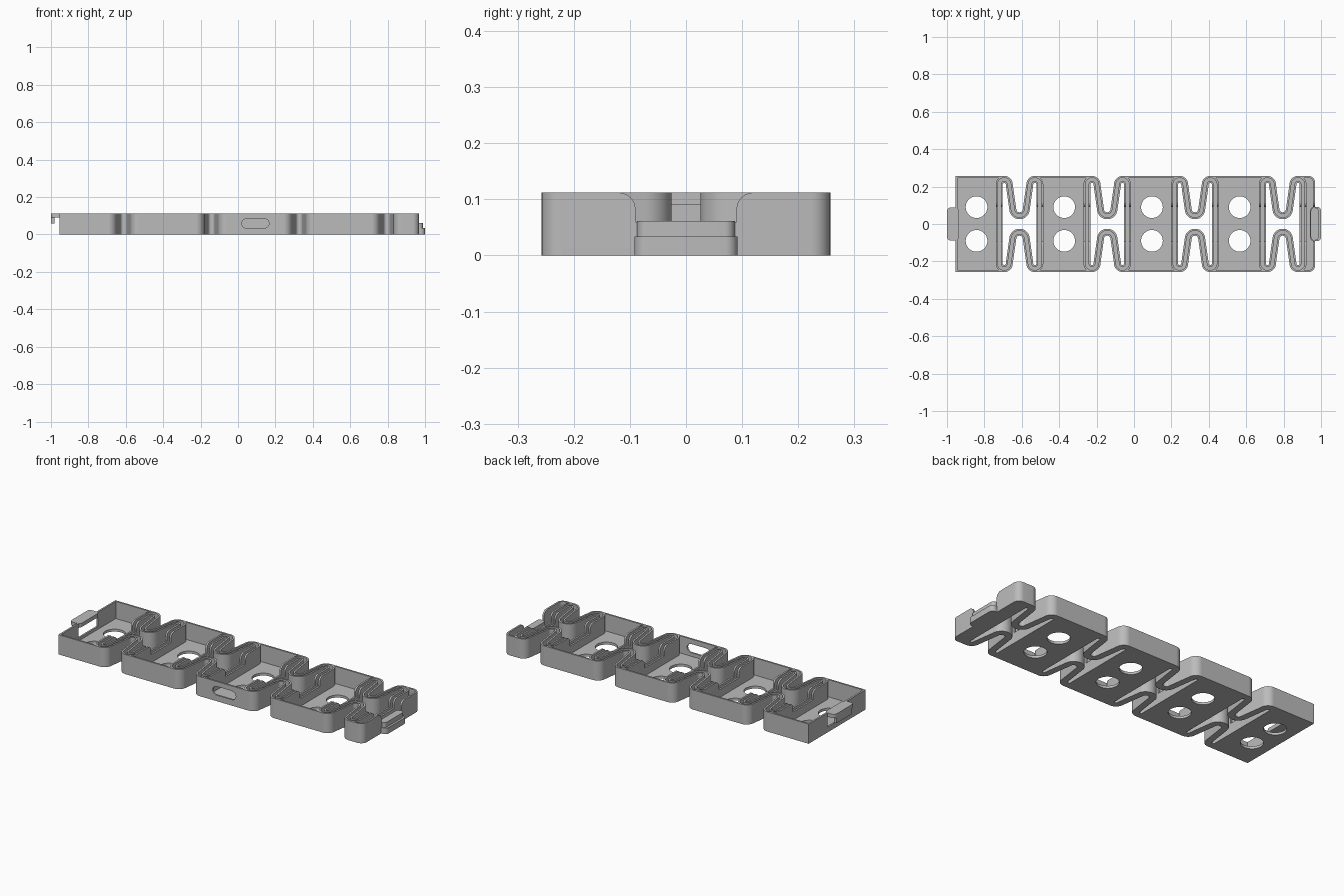
import bpy, bmesh, math
from mathutils import Vector

if "Cube" in bpy.data.objects:
    bpy.data.objects.remove(bpy.data.objects["Cube"])

H, FLOOR, T = 0.112, 0.014, 0.010      # height, floor thickness, wall thickness
HY, BAND = 0.257, 0.0185               # half depth, half width of spring band
LINKS = [-0.612, -0.143, 0.326, 0.795]  # spring centres
STRIP = 0.1085                         # spring side strip offset from its centre

grey = bpy.data.materials.new("grey plastic")
grey.diffuse_color = (0.5, 0.5, 0.5, 1)
grey.use_nodes = True
grey.node_tree.nodes["Principled BSDF"].inputs["Base Color"].default_value = grey.diffuse_color


def finish(name, bm):
    bmesh.ops.recalc_face_normals(bm, faces=bm.faces)
    me = bpy.data.meshes.new(name)
    bm.to_mesh(me)
    bm.free()
    me.materials.append(grey)
    ob = bpy.data.objects.new(name, me)
    bpy.context.collection.objects.link(ob)
    return ob


def smooth(ob):
    bpy.ops.object.select_all(action='DESELECT')
    ob.select_set(True)
    bpy.context.view_layer.objects.active = ob
    bpy.ops.object.shade_smooth_by_angle(angle=math.radians(30))


def prism(name, pts, a, b, axis='z'):
    """Extrude an outline from a to b along x, y or z."""
    place = {'x': lambda p, d: (d, p[0], p[1]),
             'y': lambda p, d: (p[0], d, p[1]),
             'z': lambda p, d: (p[0], p[1], d)}[axis]
    bm = bmesh.new()
    lo = [bm.verts.new(place(p, a)) for p in pts]
    hi = [bm.verts.new(place(p, b)) for p in pts]
    bm.faces.new(lo)
    bm.faces.new(hi)
    n = len(pts)
    for i in range(n):
        bm.faces.new((lo[i], lo[(i + 1) % n], hi[(i + 1) % n], hi[i]))
    return finish(name, bm)


def rect(x0, x1, y0, y1):
    return [(x0, y0), (x1, y0), (x1, y1), (x0, y1)]


def arc(cx, cy, r, a0, a1, n=10):
    return [(cx + r * math.cos(math.radians(a0 + (a1 - a0) * i / n)),
             cy + r * math.sin(math.radians(a0 + (a1 - a0) * i / n))) for i in range(n + 1)]


def rounded(x0, x1, y0, y1, r, n=8):
    return (arc(x1 - r, y1 - r, r, 0, 90, n) + arc(x0 + r, y1 - r, r, 90, 180, n)
            + arc(x0 + r, y0 + r, r, 180, 270, n) + arc(x1 - r, y0 + r, r, 270, 360, n))


def sweep(name, path, profile, closed):
    """Carry an (offset, height) profile along a flat path with mitred corners."""
    p = [Vector(q) for q in path]
    n, rings, bm = len(p), [], bmesh.new()
    for i in range(n):
        d0 = p[i] - p[i - 1] if closed or i else p[1] - p[0]
        d1 = p[(i + 1) % n] - p[i] if closed or i < n - 1 else d0
        d0, d1 = d0.normalized(), d1.normalized()
        m = (Vector((-d0.y, d0.x)) + Vector((-d1.y, d1.x))).normalized()
        m /= max(0.5, m.dot(Vector((-d0.y, d0.x))))
        rings.append([bm.verts.new((p[i].x + m.x * o, p[i].y + m.y * o, z)) for o, z in profile])
    k = len(profile)
    for i in range(n if closed else n - 1):
        a, b = rings[i], rings[(i + 1) % n]
        for j in range(k):
            bm.faces.new((a[j], a[(j + 1) % k], b[(j + 1) % k], b[j]))
    if not closed:
        bm.faces.new(rings[0])
        bm.faces.new(rings[-1])
    return finish(name, bm)


def cut(ob, cutter):
    mod = ob.modifiers.new("cut", 'BOOLEAN')
    mod.operation, mod.solver, mod.object = 'DIFFERENCE', 'EXACT', cutter
    bpy.context.view_layer.objects.active = ob
    bpy.ops.object.modifier_apply(modifier=mod.name)
    bpy.data.objects.remove(cutter)


# Flared notch outline (y, z) for the cross walls
NOTCH = ([(-0.09, 0.06), (0.09, 0.06)] + arc(0.12, 0.082, 0.03, 180, 90, 8)
         + [(0.12, 0.15), (-0.12, 0.15)] + arc(-0.12, 0.082, 0.03, 90, 0, 8))

CHANNEL = [(-BAND, 0), (BAND, 0), (BAND, H), (BAND - T, H), (BAND - T, FLOOR),
           (T - BAND, FLOOR), (T - BAND, H), (-BAND, H)]
WALL = [(-T / 2, 0), (T / 2, 0), (T / 2, H), (-T / 2, H)]

# Spring links: one closed channel loop each, folded into a V from both sides
r = 0.0268
for i, s in enumerate(LINKS):
    ax, ay = STRIP - r, HY - BAND - r
    quarter = arc(-ax, ay, r, 180, 0, 14) + arc(0, 0.08, 0.036, 188, 270, 9)
    half = quarter + [(-x, y) for x, y in reversed(quarter[:-1])]
    loop = half + [(x, -y) for x, y in reversed(half)]
    link = sweep(f"spring_link_{i + 1}", [(s + x, y) for x, y in loop], CHANNEL, True)
    for side in (-1, 1):
        xs = sorted((s + side * 0.086, s + side * 0.14))
        cut(link, prism("notch_cutter", NOTCH, xs[0], xs[1], 'x'))
    smooth(link)

# Trays: floor with two round holes, and side walls
for i in range(4):
    right = LINKS[i]
    x0 = -0.954 if i == 0 else LINKS[i - 1] + STRIP
    x1 = right - STRIP
    cx = right - 0.23
    floor = prism(f"tray_floor_{i + 1}", rect(x0, x1, -HY, HY), 0, FLOOR)
    for y in (-0.09, 0.09):
        cut(floor, prism("hole_cutter", arc(cx, y, 0.058, 0, 360, 40)[:-1], -0.1, 0.1))
    smooth(floor)
    w0 = -0.954 if i == 0 else LINKS[i - 1] + 0.0817
    w1 = right - 0.0817
    for label, y0 in (("front", -HY), ("back", HY - T)):
        wall = prism(f"tray_{label}_wall_{i + 1}", rect(w0, w1, y0, y0 + T), 0, H)
        if i == 2 and label == "front":     # cable slot
            cut(wall, prism("slot_cutter", rounded(0.02, 0.166, 0.034, 0.084, 0.0249),
                            -0.3, -0.2, 'y'))
            smooth(wall)

# Left end wall with a window below the hook
end_wall = prism("left_end_wall", rect(-0.954, -0.944, -HY, HY), 0, H)
cut(end_wall, prism("window_cutter", rect(-0.088, 0.088, 0.03, 0.092), -1, -0.9, 'x'))

# Hook: top plate and downturned lip
hook = prism("hook_plate", rounded(-1.0, -0.935, -0.088, 0.088, 0.02), 0.09, H)
smooth(hook)
prism("hook_lip", rect(-0.999, -0.982, -0.07, 0.07), 0.058, 0.095)

# Right end cap: rounded outer wall, floor and central notch
s = LINKS[-1]
cr = 0.035
outer = ([(s + 0.0817, -HY)] + arc(0.968 - cr, cr - HY, cr, -90, 0, 8)
         + arc(0.968 - cr, HY - cr, cr, 0, 90, 8) + [(s + 0.0817, HY)])
cap_floor = prism("end_cap_floor", [(max(x, s + STRIP), y) for x, y in outer], 0, FLOOR)
wall_path = ([(s + 0.0817, T / 2 - HY)] + arc(0.968 - cr, cr - HY, cr - T / 2, -90, 0, 8)
             + arc(0.968 - cr, HY - cr, cr - T / 2, 0, 90, 8) + [(s + 0.0817, HY - T / 2)])
cap_wall = sweep("end_cap_wall", wall_path, WALL, False)
cut(cap_wall, prism("notch_cutter", NOTCH, 0.925, 1.05, 'x'))
smooth(cap_wall)

# Stepped latch on the right end
for name, pts, top in (
        ("latch_base", rounded(0.94, 1.0, -0.092, 0.092, 0.022), 0.034),
        ("latch_step", rounded(0.945, 0.988, -0.087, 0.087, 0.018), 0.061)):
    smooth(prism(name, pts, 0, top))
